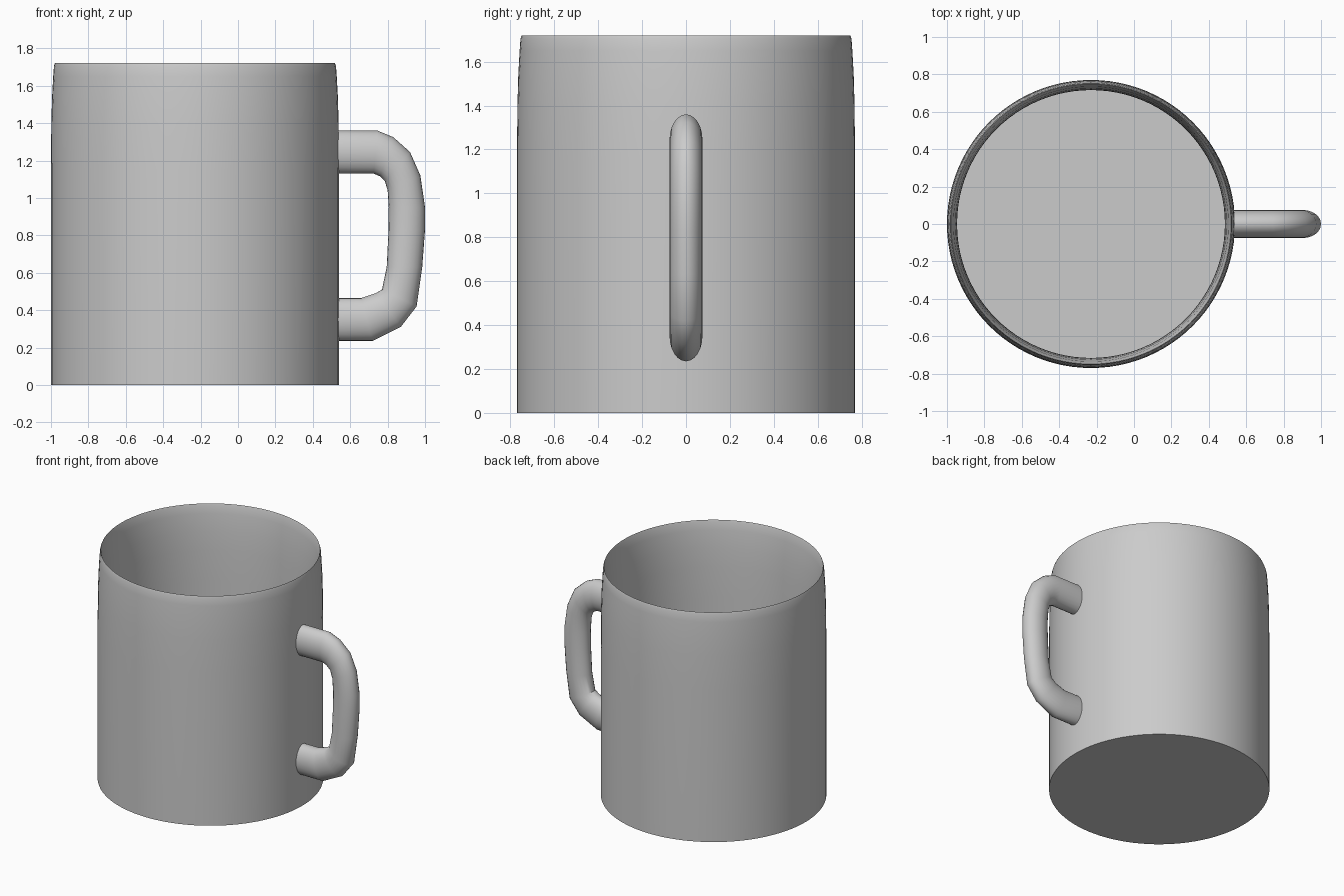
import bpy, math

if "Cube" in bpy.data.objects:
    bpy.data.objects.remove(bpy.data.objects["Cube"])

CX = -0.23  # body axis


def make_object(name, verts, faces):
    mesh = bpy.data.meshes.new(name)
    mesh.from_pydata(verts, [], faces)
    obj = bpy.data.objects.new(name, mesh)
    bpy.context.collection.objects.link(obj)
    bpy.ops.object.select_all(action='DESELECT')
    bpy.context.view_layer.objects.active = obj
    obj.select_set(True)
    bpy.ops.object.shade_smooth_by_angle(angle=math.radians(40))
    return obj


def skin_rings(name, rings):
    """Bridge successive closed rings and cap both ends."""
    n = len(rings[0])
    verts = [v for ring in rings for v in ring]
    faces = [(i * n + j, i * n + (j + 1) % n,
              (i + 1) * n + (j + 1) % n, (i + 1) * n + j)
             for i in range(len(rings) - 1) for j in range(n)]
    faces.append(tuple(reversed(range(n))))
    faces.append(tuple(range(len(verts) - n, len(verts))))
    return make_object(name, verts, faces)


def circle(r, z, n=96):
    return [(CX + r * math.cos(2 * math.pi * k / n),
             r * math.sin(2 * math.pi * k / n), z) for k in range(n)]


def ellipse(outer, inner, half_y=0.075, n=24):
    """Handle section spanning an outer and an inner outline point in xz."""
    (ox, oz), (ix, iz) = outer, inner
    ring = []
    for k in range(n):
        a = 2 * math.pi * k / n
        t = 0.5 * math.cos(a)
        ring.append(((ox + ix) / 2 + (ox - ix) * t, half_y * math.sin(a),
                     (oz + iz) / 2 + (oz - iz) * t))
    return ring


# Mug body: outer wall, tapered rim, inner wall and floor
profile = [(0.77, 0), (0.77, 1.15), (0.768, 1.4), (0.764, 1.54), (0.758, 1.65),
           (0.754, 1.705), (0.749, 1.72), (0.744, 1.705), (0.735, 1.65),
           (0.724, 1.52), (0.718, 1.38), (0.716, 1.15), (0.716, 0.06)]
skin_rings("mug_body", [circle(r, z) for r, z in profile])

# Handle: flattened oval section following the outer and inner outlines
outer = [(0.51, 1.36), (0.745, 1.36), (0.83, 1.325), (0.92, 1.245), (0.975, 1.12),
         (1.0, 0.95), (1.0, 0.83), (0.985, 0.63), (0.955, 0.42), (0.87, 0.31),
         (0.72, 0.235), (0.51, 0.235)]
inner = [(0.51, 1.13), (0.725, 1.13), (0.76, 1.115), (0.785, 1.09), (0.8, 1.04),
         (0.806, 0.95), (0.805, 0.83), (0.795, 0.63), (0.77, 0.51), (0.735, 0.49),
         (0.66, 0.465), (0.51, 0.465)]
skin_rings("handle", [ellipse(o, i) for o, i in zip(outer, inner)])
